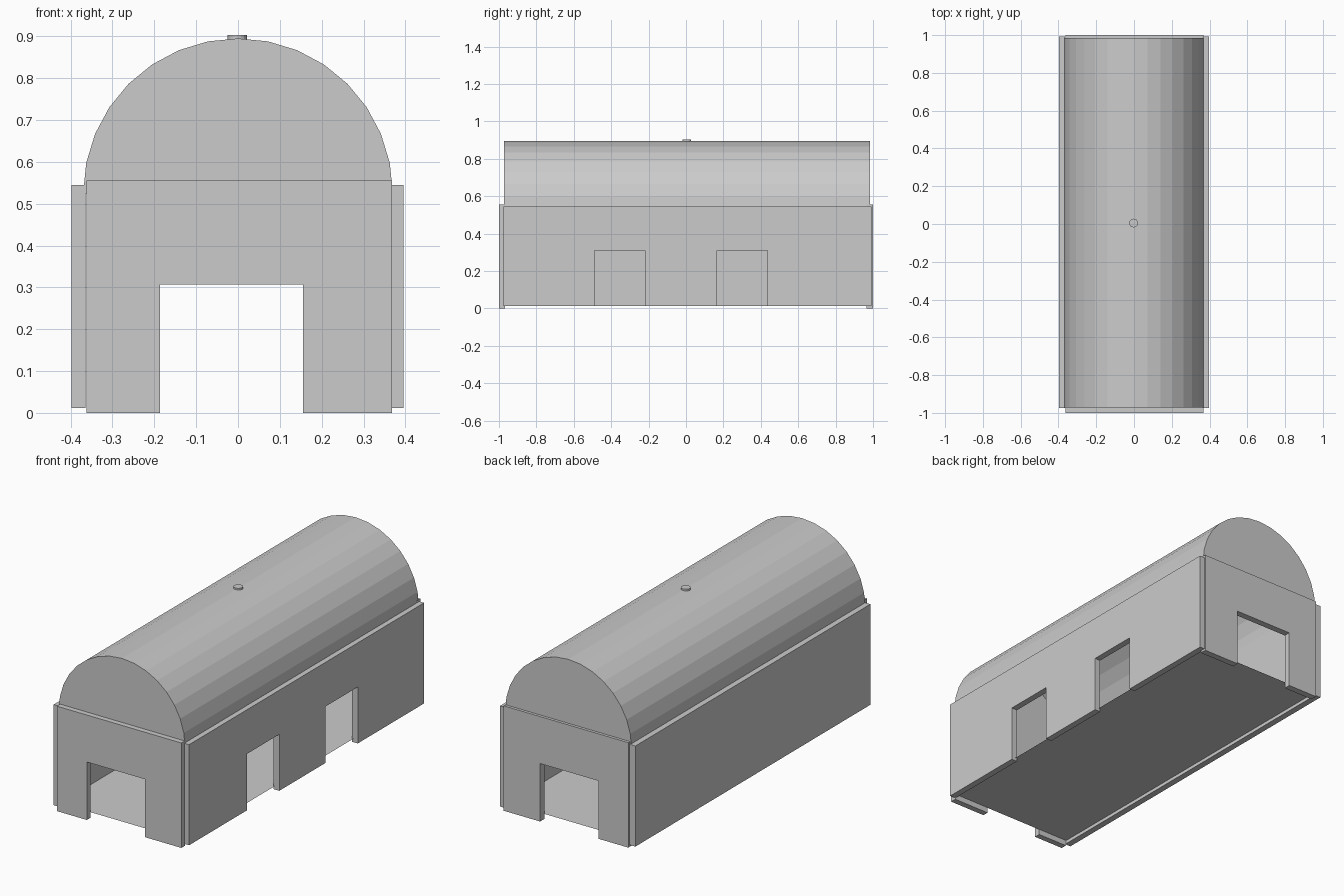
import bpy, bmesh, math
from mathutils import Vector

if "Cube" in bpy.data.objects:
    bpy.data.objects.remove(bpy.data.objects["Cube"])


def finish(name, bm):
    me = bpy.data.meshes.new(name)
    bm.to_mesh(me)
    bm.free()
    ob = bpy.data.objects.new(name, me)
    bpy.context.collection.objects.link(ob)
    return ob


def wall(name, a0, a1, z0, z1, doors, door_top, d0, d1, axis):
    """Slab with doorways open at the bottom; axis is its thickness direction."""
    outline = [(a0, z0)]
    for s, e in doors:
        outline += [(s, z0), (s, door_top), (e, door_top), (e, z0)]
    outline += [(a1, z0), (a1, z1), (a0, z1)]
    bm = bmesh.new()
    place = (lambda a, z: (a, d0, z)) if axis == 'y' else (lambda a, z: (d0, a, z))
    face = bm.faces.new([bm.verts.new(place(a, z)) for a, z in outline])
    geo = bmesh.ops.extrude_face_region(bm, geom=[face])
    moved = [v for v in geo['geom'] if isinstance(v, bmesh.types.BMVert)]
    t = d1 - d0
    bmesh.ops.translate(bm, verts=moved,
                        vec=Vector((0, t, 0)) if axis == 'y' else Vector((t, 0, 0)))
    bmesh.ops.recalc_face_normals(bm, faces=bm.faces)
    return finish(name, bm)


# End walls with a wide doorway each
for name, y0, y1 in (("front_wall", -1.0, -0.968), ("back_wall", 0.965, 1.0)):
    wall(name, -0.362, 0.368, 0.0, 0.556, [(-0.186, 0.155)], 0.307, y0, y1, 'y')

# Side walls: two doorways on the right, plain on the left
wall("right_wall", -0.975, 0.992, 0.012, 0.545,
     [(-0.49, -0.22), (0.165, 0.437)], 0.311, 0.362, 0.396, 'x')
wall("left_wall", -0.975, 0.992, 0.012, 0.545, [], 0, -0.398, -0.364, 'x')

# Floor sheet
bm = bmesh.new()
bm.faces.new([bm.verts.new((x, y, 0.03)) for x, y in
              ((-0.37, -0.97), (0.37, -0.97), (0.37, 0.97), (-0.37, 0.97))])
finish("floor", bm)

# Barrel roof: faceted half cylinder shell with closed ends and open underside
R, CZ, N = 0.37, 0.525, 16
bm = bmesh.new()
arcs = [[bm.verts.new((R * math.cos(math.pi * i / N), y, CZ + R * math.sin(math.pi * i / N)))
         for i in range(N + 1)] for y in (-0.972, 0.985)]
for i in range(N):
    bm.faces.new((arcs[0][i], arcs[1][i], arcs[1][i + 1], arcs[0][i + 1]))
for arc in arcs:
    bm.faces.new(arc)
bmesh.ops.recalc_face_normals(bm, faces=bm.faces)
finish("barrel_roof", bm)

# Small round cap on the ridge
bpy.ops.mesh.primitive_cylinder_add(vertices=16, radius=0.023, depth=0.012,
                                    location=(-0.002, 0.005, 0.897))
bpy.context.object.name = "ridge_cap"
